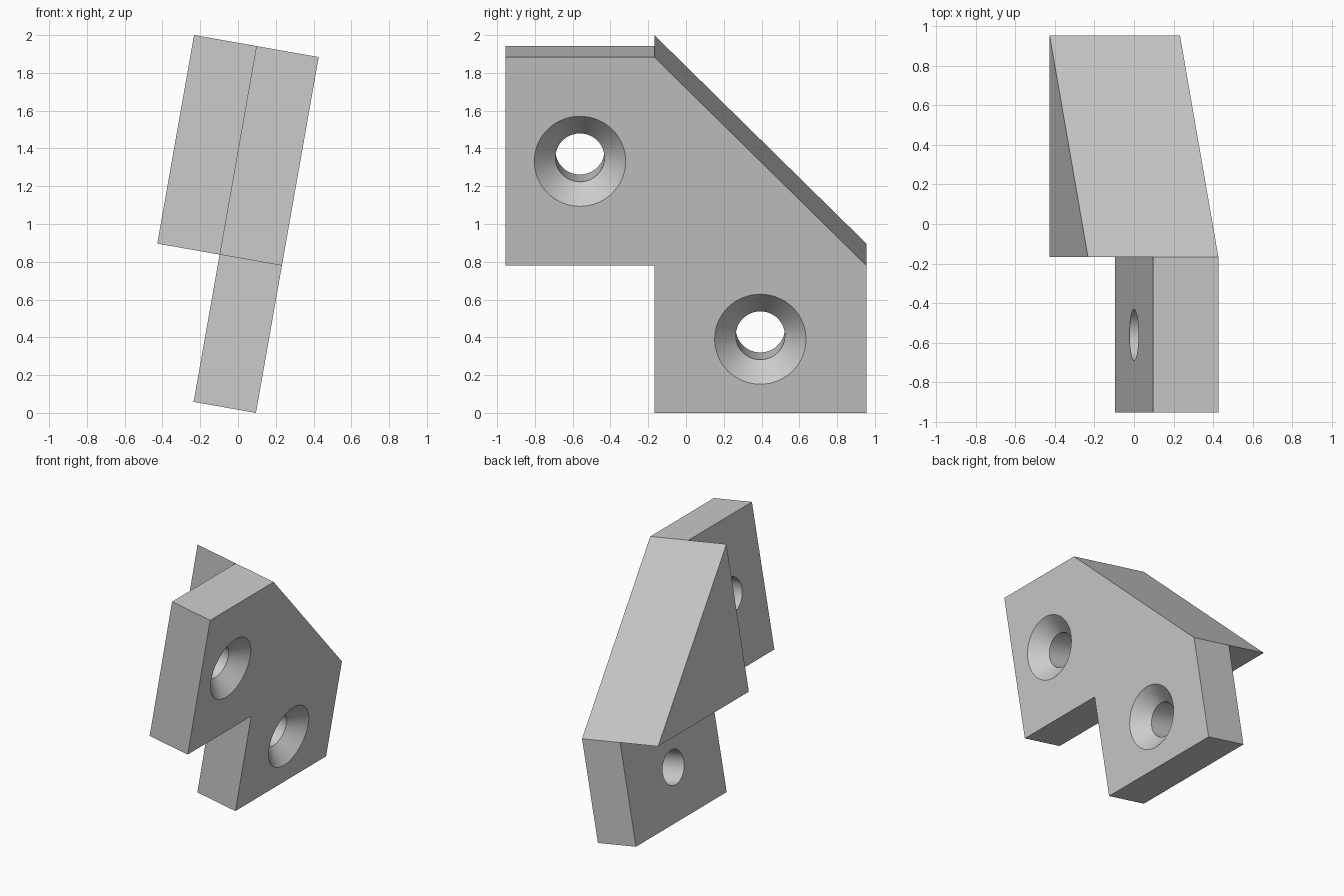
import bpy, bmesh, math
from mathutils import Matrix

cube = bpy.data.objects.get("Cube")
if cube:
    bpy.data.objects.remove(cube, do_unlink=True)

THICK = 0.335           # thickness of the plate and of the wedge
STEP, TOP = 0.792, 1.913
FRONT, INNER, BACK = -0.955, -0.168, 0.955
BORE, SINK = 0.13, 0.242
TILT = Matrix.Translation((0.095, 0, 0)) @ Matrix.Rotation(math.radians(10), 4, 'Y')

grey = bpy.data.materials.new("plain grey")
grey.use_nodes = True
grey.diffuse_color = (0.6, 0.6, 0.6, 1)
grey.node_tree.nodes["Principled BSDF"].inputs["Base Color"].default_value = (0.6, 0.6, 0.6, 1)


def add_object(name, bm):
    bmesh.ops.recalc_face_normals(bm, faces=bm.faces)
    mesh = bpy.data.meshes.new(name)
    bm.to_mesh(mesh)
    bm.free()
    mesh.materials.append(grey)
    obj = bpy.data.objects.new(name, mesh)
    bpy.context.collection.objects.link(obj)
    obj.matrix_world = TILT
    return obj


def prism(name, outline, x0, x1):
    """Extrude a (y, z) outline from x0 to x1."""
    bm = bmesh.new()
    face = bm.faces.new([bm.verts.new((x0, y, z)) for y, z in outline])
    new = bmesh.ops.extrude_face_region(bm, geom=[face])["geom"]
    bmesh.ops.translate(bm, vec=(x1 - x0, 0, 0),
                        verts=[v for v in new if isinstance(v, bmesh.types.BMVert)])
    return add_object(name, bm)


def lathe_cutter(name, y, z, profile, sides=64):
    """Spin (x, radius) points around an axis along x."""
    bm = bmesh.new()
    rings = []
    for x, r in profile:
        angles = [2 * math.pi * i / sides for i in range(sides)]
        rings.append([bm.verts.new((x, y + r * math.cos(a), z + r * math.sin(a))) for a in angles])
    for a, b in zip(rings, rings[1:]):
        for i in range(sides):
            j = (i + 1) % sides
            bm.faces.new((a[i], a[j], b[j], b[i]))
    bm.faces.new(rings[0])
    bm.faces.new(rings[-1])
    return add_object(name, bm)


def boolean(target, tool, operation):
    mod = target.modifiers.new(operation.title(), 'BOOLEAN')
    mod.object, mod.operation, mod.solver = tool, operation, 'EXACT'
    bpy.context.view_layer.objects.active = target
    bpy.ops.object.modifier_apply(modifier=mod.name)
    bpy.data.objects.remove(tool, do_unlink=True)


# Stepped plate with a sloping back corner
bracket = prism("bracket", [(INNER, 0), (BACK, 0), (BACK, STEP), (INNER, TOP),
                            (FRONT, TOP), (FRONT, STEP), (INNER, STEP)], -THICK, 0)

# Triangular wedge joined to the inner side of the plate
wedge = prism("wedge", [(INNER, STEP), (BACK, STEP), (INNER, TOP)], -2 * THICK, -THICK)
bpy.context.view_layer.update()
boolean(bracket, wedge, 'UNION')

# Two countersunk screw holes, each centred on its tab
depth, extra = SINK - BORE, 0.05
hole_profile = [(-THICK - extra, BORE), (-depth, BORE), (extra, SINK + extra)]
for y, z in (((FRONT + INNER) / 2, (STEP + TOP) / 2), ((INNER + BACK) / 2, STEP / 2)):
    cutter = lathe_cutter("hole_cutter", y, z, hole_profile)
    bpy.context.view_layer.update()
    boolean(bracket, cutter, 'DIFFERENCE')

# Merge coplanar faces and smooth only the hole walls
bm = bmesh.new()
bm.from_mesh(bracket.data)
bmesh.ops.remove_doubles(bm, verts=bm.verts, dist=0.0005)
bmesh.ops.dissolve_limit(bm, angle_limit=math.radians(0.5), verts=bm.verts, edges=bm.edges)
bm.to_mesh(bracket.data)
bm.free()
bpy.ops.object.select_all(action='DESELECT')
bracket.select_set(True)
bpy.context.view_layer.objects.active = bracket
bpy.ops.object.shade_smooth_by_angle(angle=math.radians(30))
